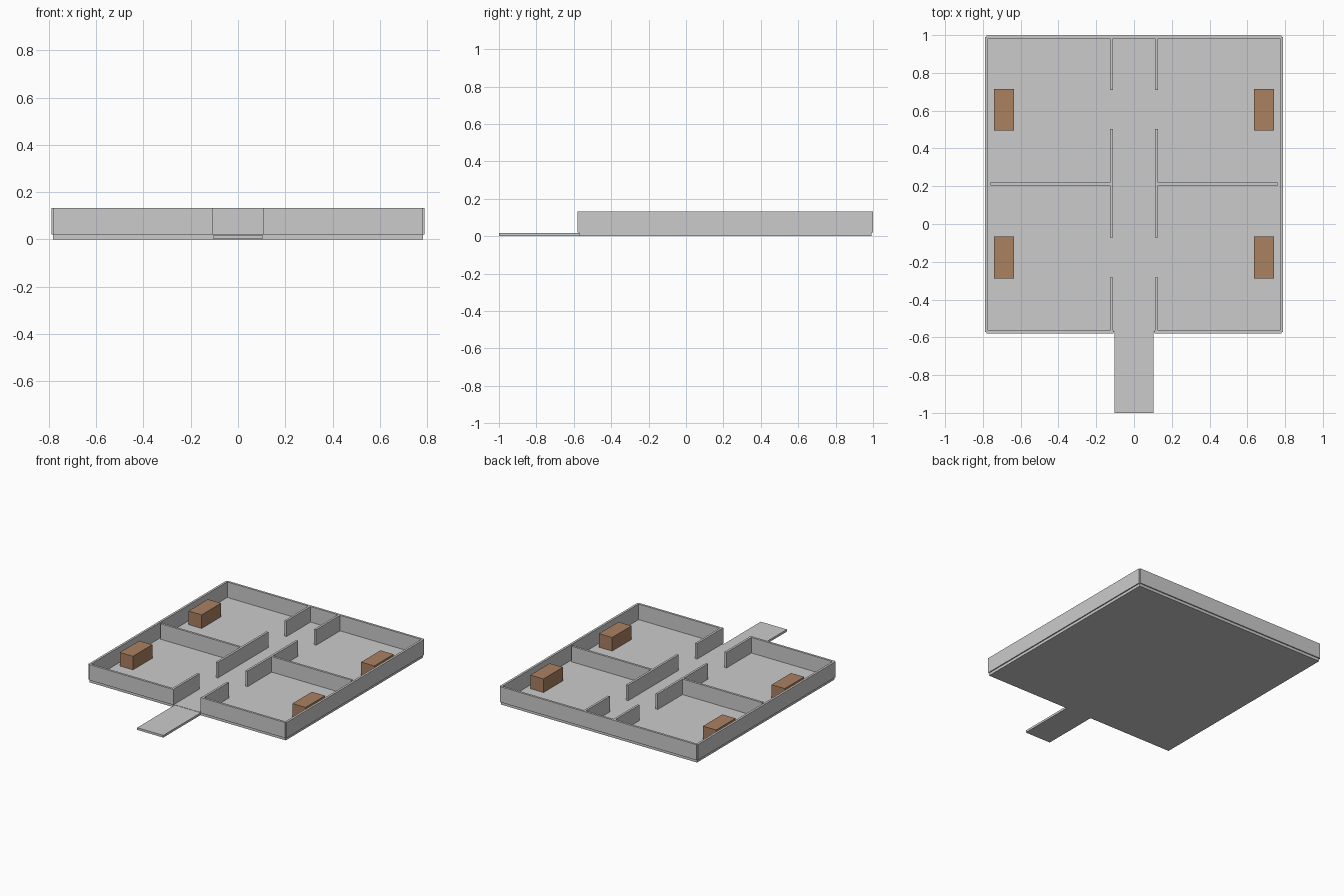
import bpy, bmesh
from mathutils import Matrix, Vector

if "Cube" in bpy.data.objects:
    bpy.data.objects.remove(bpy.data.objects["Cube"])

Z0, Z1 = 0.02, 0.132   # floor top, wall top
T = 0.016              # wall thickness


def box(name, x, y, z, mat=None):
    """Axis-aligned box from three (min, max) ranges."""
    lo, hi = Vector((x[0], y[0], z[0])), Vector((x[1], y[1], z[1]))
    bm = bmesh.new()
    bmesh.ops.create_cube(bm, size=1, matrix=Matrix.Translation((lo + hi) / 2)
                          @ Matrix.Diagonal((*(hi - lo), 1)))
    me = bpy.data.meshes.new(name)
    bm.to_mesh(me)
    bm.free()
    ob = bpy.data.objects.new(name, me)
    bpy.context.collection.objects.link(ob)
    if mat:
        me.materials.append(mat)
    return ob


def mid(c):
    return (c - T / 2, c + T / 2)


def mirrored(s, a, b):
    return tuple(sorted((s * a, s * b)))


wood = bpy.data.materials.new("wood")
wood.diffuse_color = (0.40, 0.22, 0.12, 1)
wood.use_nodes = True
wood.node_tree.nodes["Principled BSDF"].inputs["Base Color"].default_value = wood.diffuse_color

# Floor slab and entrance path
E, FRONT, BACK = 0.782, -0.573, 0.991
box("floor", (-E, E), (FRONT, BACK), (0, Z0))
box("entrance_path", (-0.104, 0.104), (-1, FRONT), (0.002, 0.018))

# Back wall, centred on the floor edge
box("back_wall", (-E, E), mid(BACK), (Z0, Z1))

for s, side in ((-1, "left"), (1, "right")):
    # Outer walls
    box(side + "_outer_wall", mid(s * E), (FRONT, BACK), (Z0, Z1))
    box(side + "_front_wall", mirrored(s, 0.108, E), mid(FRONT), (Z0, Z1))
    # Corridor wall pieces with door gaps
    for i, y in enumerate(((FRONT, -0.283), (-0.072, 0.502), (0.71, BACK))):
        box(f"{side}_corridor_wall_{i + 1}", mid(s * 0.118), y, (Z0, Z1))
    # Wall between the rooms
    box(side + "_room_divider", mirrored(s, 0.118, 0.761), mid(0.212), (Z0, Z1))
    # Furniture blocks
    for i, y in enumerate(((-0.288, -0.067), (0.494, 0.715))):
        box(f"{side}_furniture_block_{i + 1}", mirrored(s, 0.636, 0.741), y,
            (Z0, 0.118), wood)
